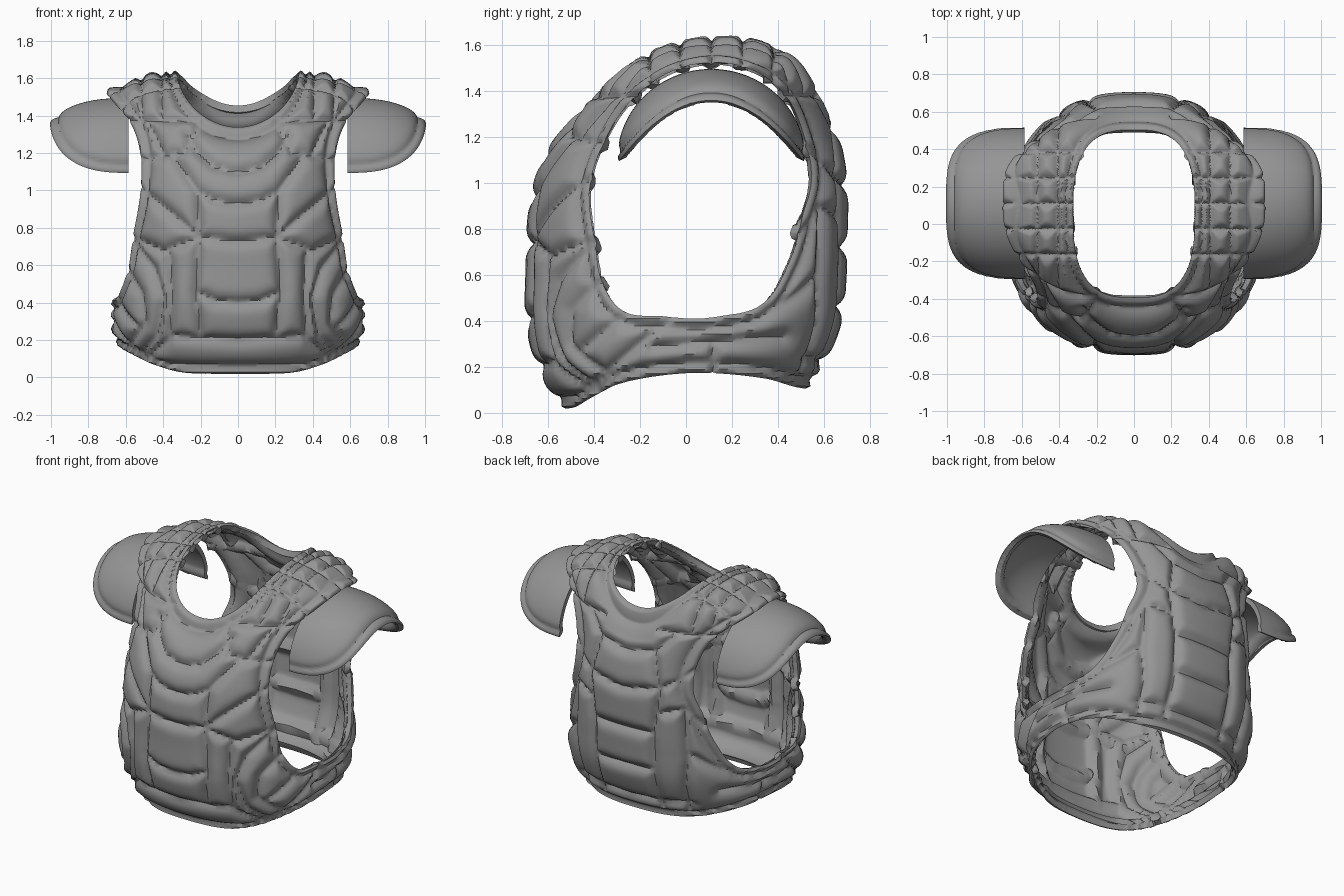
import bpy, bmesh, math
from math import sin, cos, pi, hypot, exp

if "Cube" in bpy.data.objects:
    bpy.data.objects.remove(bpy.data.objects["Cube"])

grey = bpy.data.materials.new("matte_grey")
grey.diffuse_color = (0.3, 0.3, 0.3, 1)
grey.use_nodes = True
grey.node_tree.nodes["Principled BSDF"].inputs["Base Color"].default_value = grey.diffuse_color


def spline(keys, x):
    """Smooth interpolation through sorted (x, value) keys."""
    i = 0
    while i < len(keys) - 2 and x > keys[i + 1][0]:
        i += 1
    (x0, a), (x1, b) = keys[i], keys[i + 1]

    def slope(k):
        lo, hi = keys[max(k - 1, 0)], keys[min(k + 1, len(keys) - 1)]
        return (hi[1] - lo[1]) / (hi[0] - lo[0])
    h = x1 - x0
    t = min(max((x - x0) / h, 0), 1)
    return ((2*t**3 - 3*t*t + 1) * a + (t**3 - 2*t*t + t) * h * slope(i)
            + (3*t*t - 2*t**3) * b + (t**3 - t*t) * h * slope(i + 1))


def grid(fn, nu, nv, wrap):
    bm = bmesh.new()
    vs = [[bm.verts.new(fn(i / nu, j / nv)) for i in range(nu if wrap else nu + 1)]
          for j in range(nv + 1)]
    for j in range(nv):
        for i in range(nu):
            k = (i + 1) % nu if wrap else i + 1
            bm.faces.new((vs[j][i], vs[j][k], vs[j+1][k], vs[j+1][i]))
    return bm


def trim(bm, f):
    """Cut the sheet cleanly along f = 0 and drop the negative side."""
    val = {v: f(v.co) for v in bm.verts}
    new = []
    for e in list(bm.edges):
        a, b = e.verts
        if (val[a] < 0) != (val[b] < 0):
            new.append(bmesh.utils.edge_split(e, a, val[a] / (val[a] - val[b]))[1])
    bmesh.ops.connect_verts(bm, verts=new)
    bmesh.ops.delete(bm, geom=[v for v in val if val[v] < 0], context='VERTS')


def puff(bm, dist, height, width, base):
    """Pad the sheet outward, leaving grooves where dist is zero."""
    bmesh.ops.remove_doubles(bm, verts=bm.verts, dist=0.002)
    bm.normal_update()
    move = []
    for v in bm.verts:
        t = min(max(dist(v.co), 0) / width, 1)
        move.append((v, v.normal * (height * (1 - (1 - t) ** 3) - base)))
    for v, m in move:
        v.co += m


def finish(bm, name, thick, mirror=False):
    me = bpy.data.meshes.new(name)
    bm.to_mesh(me)
    bm.free()
    ob = bpy.data.objects.new(name, me)
    bpy.context.collection.objects.link(ob)
    me.materials.append(grey)
    bpy.ops.object.select_all(action='DESELECT')
    ob.select_set(True)
    bpy.context.view_layer.objects.active = ob
    s = ob.modifiers.new("thickness", 'SOLIDIFY')
    s.thickness, s.offset = thick, -1
    if mirror:
        ob.modifiers.new("mirror", 'MIRROR').use_mirror_merge = False
    for m in list(ob.modifiers):
        bpy.ops.object.modifier_apply(modifier=m.name)
    bpy.ops.object.shade_smooth_by_angle(angle=math.radians(50))


# Torso rings: z, half width, front y, back y
RINGS = [(-.1, .50, -.46, .42), (0, .55, -.52, .47), (.2, .655, -.63, .58),
         (.4, .675, -.68, .66), (.6, .66, -.68, .68), (.8, .65, -.675, .685),
         (1.0, .64, -.645, .685), (1.2, .64, -.555, .65), (1.36, .68, -.44, .60),
         (1.46, .72, -.34, .55), (1.53, .705, -.25, .50), (1.58, .60, -.17, .43),
         (1.62, .46, -.06, .36), (1.64, .33, .04, .27), (1.64, .15, .1, .2)]
COLS = [[(i, r[c]) for i, r in enumerate(RINGS)] for c in range(4)]
N = 2 / 2.4
ring_cache = {}


def torso(u, v):
    if v not in ring_cache:
        ring_cache[v] = [spline(c, v * (len(RINGS) - 1)) for c in COLS]
    z, hx, yf, yb = ring_cache[v]
    c, s = cos(2*pi*u), sin(2*pi*u)
    x = hx * math.copysign(abs(c) ** N, c)
    y = (yf + yb) / 2 + (yb - yf) / 2 * math.copysign(abs(s) ** N, s)
    z -= .06 * exp(-(x / .2) ** 2) * min(max((z - 1.15) / .2, 0), 1)
    return x, y, z


# Armhole outline seen from the side (y, z), turned into polar keys
ARM = [(.55, 1.0), (.52, 1.2), (.42, 1.4), (.2, 1.52), (0, 1.51), (-.2, 1.4),
       (-.35, 1.2), (-.42, 1.0), (-.40, .75), (-.36, .55), (-.27, .44),
       (-.1, .42), (.15, .42), (.33, .47), (.45, .65), (.51, .85)]
CY, CZ = .06, .95
polar = sorted((math.atan2(z - CZ, y - CY), hypot(y - CY, z - CZ)) for y, z in ARM)
polar = ([(a - 2*pi, r) for a, r in polar[-2:]] + polar
         + [(a + 2*pi, r) for a, r in polar[:2]])
HEM = [(-.7, .012), (-.5, .018), (-.42, .06), (-.3, .12), (-.1, .16), (.1, .17),
       (.35, .145), (.5, .105), (.7, .09)]


def arm(p):
    return hypot(p.y - CY, p.z - CZ) - spline(polar, math.atan2(p.z - CZ, p.y - CY))


def neck(p):
    if p.z < 1.15:
        return 1
    r = (abs(p.x / .325) ** 2.8 + abs((p.y - .055) / .455) ** 2.8) ** (1 / 2.8)
    return (r - 1) * .37


def hem(p):
    return p.z - spline(HEM, p.y)


# Seam lines, right half only: front and back in (x, z), straps in (x, y), sides in (y, z)
FRONT = [[(0, 1.10), (.13, 1.13), (.22, 1.21), (.27, 1.30)],
         [(0, .93), (.13, .95), (.22, 1.0), (.35, 1.19)],
         [(.22, 1.0), (.21, .75), (.23, .45), (.20, .21)],
         [(0, .73), (.21, .75)], [(0, .40), (.12, .41), (.23, .46)],
         [(0, .20), (.2, .21), (.35, .22), (.5, .10)],
         [(.21, .75), (.36, .88), (.53, 1.02)],
         [(.21, .75), (.40, .68), (.60, .76)],
         [(.37, .69), (.36, .45), (.37, .22)],
         [(.58, .75), (.45, .58), (.40, .42), (.44, .22), (.52, .12)],
         [(.60, .58), (.52, .45), (.50, .30), (.58, .18)],
         [(.20, 1.36), (.29, 1.21), (.52, 1.17)], [(.40, 1.2), (.49, 1.38)]]
BACK = [[(0, 1.22), (.2, 1.25), (.3, 1.36)], [(0, .98), (.24, 1.02)],
        [(.2, 1.25), (.26, 1.0), (.22, .7), (.22, .2)],
        [(0, .72), (.22, .72)], [(0, .46), (.22, .47)], [(0, .22), (.4, .24)],
        [(.26, 1.02), (.38, 1.1), (.5, 1.2)], [(.24, .85), (.4, .9), (.5, .78)],
        [(.4, .9), (.42, .55), (.38, .2)], [(.42, .6), (.6, .45)]]
STRAP = [[(.41, -.6), (.41, .7)], [(.52, -.6), (.52, .7)]]
STRAP += [[(.30, y), (.72, y)] for y in (-.17, -.03, .11, .25, .39)]
SIDE = [[(-.06, .42), (-.44, .10)], [(-.28, .42), (-.45, .28)], [(.12, .31), (.12, .17)],
        [(.12, .31), (.42, .33)], [(-.15, .29), (.12, .31)]]


def seam_dist(lines, px, py):
    best = 1
    for line in lines:
        for (ax, ay), (bx, by) in zip(line, line[1:]):
            dx, dy = bx - ax, by - ay
            t = ((px - ax) * dx + (py - ay) * dy) / (dx * dx + dy * dy)
            t = min(max(t, 0), 1)
            best = min(best, hypot(px - ax - t * dx, py - ay - t * dy))
    return best


def pad_dist(p):
    x = abs(p.x)
    d = abs(p.z - 1.38) if x > .2 else 1
    if p.z > 1.38 and x > .2:
        d = min(d, seam_dist(STRAP, x, p.y))
    else:
        d = min(d, seam_dist(FRONT if p.y < .05 else BACK, x, p.z))
        if x > .5 and p.z < .5:
            d = min(d, seam_dist(SIDE, p.y, p.z))
    # Rounded piping along every open edge
    for f in (arm(p), neck(p), hem(p)):
        d = min(d, abs(f - .045), f + .012)
    return d


# Padded vest
bm = grid(torso, 272, 165, True)
for cut in (neck, arm, hem):
    trim(bm, cut)
puff(bm, pad_dist, .04, .09, .022)
finish(bm, "padded_vest", .04)


# Shoulder caps
def cap(u, v):
    a, b = -.15 + u * (pi + .3), v * 1.5
    w, k = sin(b) ** (2 / 2.6), cos(b) ** (2 / 2.6)
    return .585 + .5 * w, .11 + .405 * k * cos(a), 1.1 + .39 * k * sin(a)


def cap_edge(p):
    return p.z - (1.36 - .26 * ((p.y - .11) / .4) ** 2)


bm = grid(cap, 90, 50, False)
trim(bm, cap_edge)
puff(bm, lambda p: min(abs(cap_edge(p) - .04), cap_edge(p) + .01), .016, .05, .012)
finish(bm, "shoulder_caps", .03, mirror=True)
